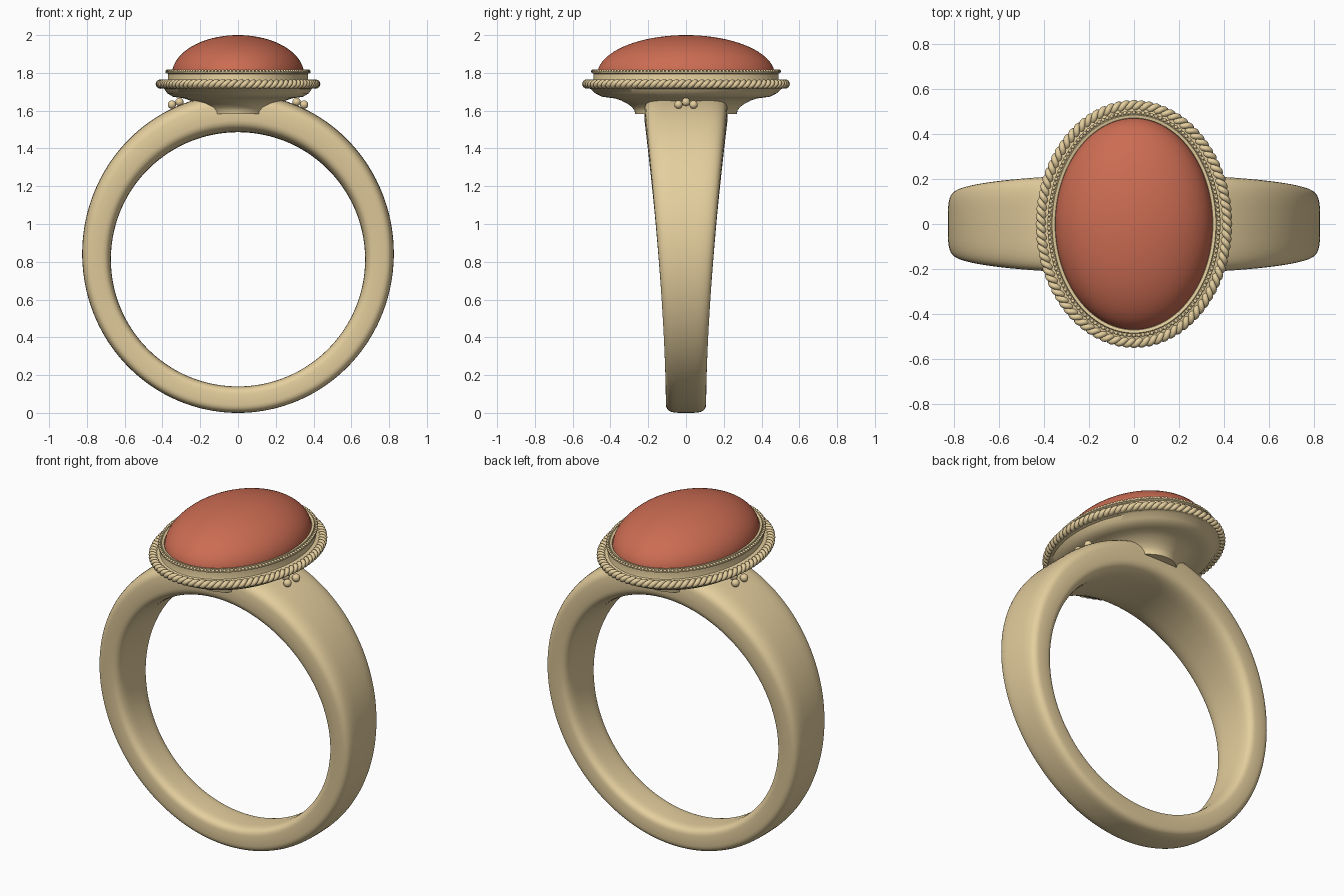
import bpy, bmesh, math
from mathutils import Vector, Matrix

if "Cube" in bpy.data.objects:
    bpy.data.objects.remove(bpy.data.objects["Cube"])

TAU = 2 * math.pi


def material(name, rgb):
    m = bpy.data.materials.new(name)
    m.diffuse_color = (*rgb, 1)
    m.use_nodes = True
    m.node_tree.nodes["Principled BSDF"].inputs["Base Color"].default_value = m.diffuse_color
    return m


GOLD = material("gold", (0.78, 0.62, 0.34))
STONE = material("red_stone", (0.60, 0.15, 0.085))


def finish(bm, name, mat, angle=35):
    bmesh.ops.recalc_face_normals(bm, faces=bm.faces)
    me = bpy.data.meshes.new(name)
    bm.to_mesh(me)
    bm.free()
    ob = bpy.data.objects.new(name, me)
    bpy.context.collection.objects.link(ob)
    me.materials.append(mat)
    bpy.ops.object.select_all(action='DESELECT')
    ob.select_set(True)
    bpy.context.view_layer.objects.active = ob
    bpy.ops.object.shade_smooth_by_angle(angle=math.radians(angle))
    return ob


def loft(bm, rings, loop=False, caps=False):
    """Skin a list of closed rings of points."""
    vs = [[bm.verts.new(p) for p in r] for r in rings]
    n = len(vs[0])
    pairs = list(zip(vs, vs[1:])) + ([(vs[-1], vs[0])] if loop else [])
    for a, b in pairs:
        for j in range(n):
            k = (j + 1) % n
            bm.faces.new((a[j], a[k], b[k], b[j]))
    if caps:
        bm.faces.new(vs[0])
        bm.faces.new(vs[-1])


def oval(a, b, z, n=128):
    return [Vector((a * math.cos(TAU * i / n), b * math.sin(TAU * i / n), z)) for i in range(n)]


def even_oval(a, b, z, n):
    """Points spaced evenly along an ellipse."""
    fine = oval(a, b, z, 4000)
    fine.append(fine[0])
    total = sum((q - p).length for p, q in zip(fine, fine[1:]))
    out, run = [], 0
    for p, q in zip(fine, fine[1:]):
        if len(out) < n and run >= total * len(out) / n - 1e-7:
            out.append(p.copy())
        run += (q - p).length
    return out


def beads(name, points, r, u=12, v=8):
    bm = bmesh.new()
    for p in points:
        bmesh.ops.create_uvsphere(bm, u_segments=u, v_segments=v, radius=r,
                                  matrix=Matrix.Translation(p))
    return finish(bm, name, GOLD, 60)


# Band: rounded section, wider and thicker toward the top
def power(c, n=4):
    return math.copysign(abs(c) ** (2 / n), c)


rings = []
for i in range(144):
    t = TAU * i / 144
    u = (1 + math.cos(t)) / 2
    thick = 0.14 + 0.065 * u ** 2.5
    half_w = 0.107 + 0.114 * u ** 1.6
    ring = []
    for j in range(40):
        s = TAU * j / 40
        r = 0.673 + thick / 2 * (1 + power(math.cos(s)))
        ring.append((r * math.sin(t), half_w * power(math.sin(s)), 0.813 + r * math.cos(t)))
    rings.append(ring)
bm = bmesh.new()
loft(bm, rings, loop=True)
finish(bm, "band", GOLD, 60)

# Setting: flared foot, flange and bezel wall as stacked ovals
profile = [(.19, .27, 1.583), (.192, .272, 1.60), (.203, .285, 1.618), (.225, .31, 1.637),
           (.255, .345, 1.655), (.285, .378, 1.665), (.315, .41, 1.669),
           (.345, .445, 1.674), (.375, .48, 1.692), (.39, .505, 1.715),
           (.405, .525, 1.72), (.405, .525, 1.75), (.372, .492, 1.757),
           (.37, .49, 1.765), (.37, .49, 1.795), (.383, .50, 1.80), (.383, .50, 1.808),
           (.366, .486, 1.808), (.363, .483, 1.815), (.35, .47, 1.812), (.34, .46, 1.79)]
bm = bmesh.new()
loft(bm, [oval(*p) for p in profile], caps=True)
finish(bm, "setting", GOLD)

# Twisted rope border: two helical strands around an oval path
N, TWISTS = 528, 44
path = even_oval(.411, .525, 1.741, N)
bm = bmesh.new()
for strand in range(2):
    centres = []
    for i, p in enumerate(path):
        tangent = (path[(i + 1) % N] - path[i - 1]).normalized()
        out = tangent.cross(Vector((0, 0, 1)))
        f = TAU * (TWISTS * i / N + strand / 2)
        centres.append(p + 0.0115 * (math.cos(f) * out + Vector((0, 0, math.sin(f)))))
    rings = []
    for i, c in enumerate(centres):
        d = (centres[(i + 1) % N] - centres[i - 1]).normalized()
        side = d.cross(Vector((0, 0, 1))).normalized()
        up = side.cross(d)
        rings.append([c + 0.0135 * (math.cos(TAU * k / 8) * side + math.sin(TAU * k / 8) * up)
                      for k in range(8)])
    loft(bm, rings, loop=True)
finish(bm, "rope_border", GOLD, 60)

# Fine beading on the bezel rim
beads("bezel_beading", even_oval(.376, .494, 1.809, 136), 0.0085, 10, 6)

# Three small beads on each shoulder
beads("shoulder_beads", [Vector((s * x, y, z)) for s in (-1, 1)
                         for x, y, z in ((.31, 0, 1.646), (.35, -.04, 1.632), (.35, .04, 1.632))],
      0.022, 20, 12)

# Domed oval stone
bm = bmesh.new()
steps = 20
loft(bm, [oval(.35 * math.cos(a), .47 * math.cos(a), 1.79 + .21 * math.sin(a))
          for a in (math.pi / 2 * k / steps * .995 for k in range(steps + 1))], caps=True)
finish(bm, "stone", STONE, 60)
